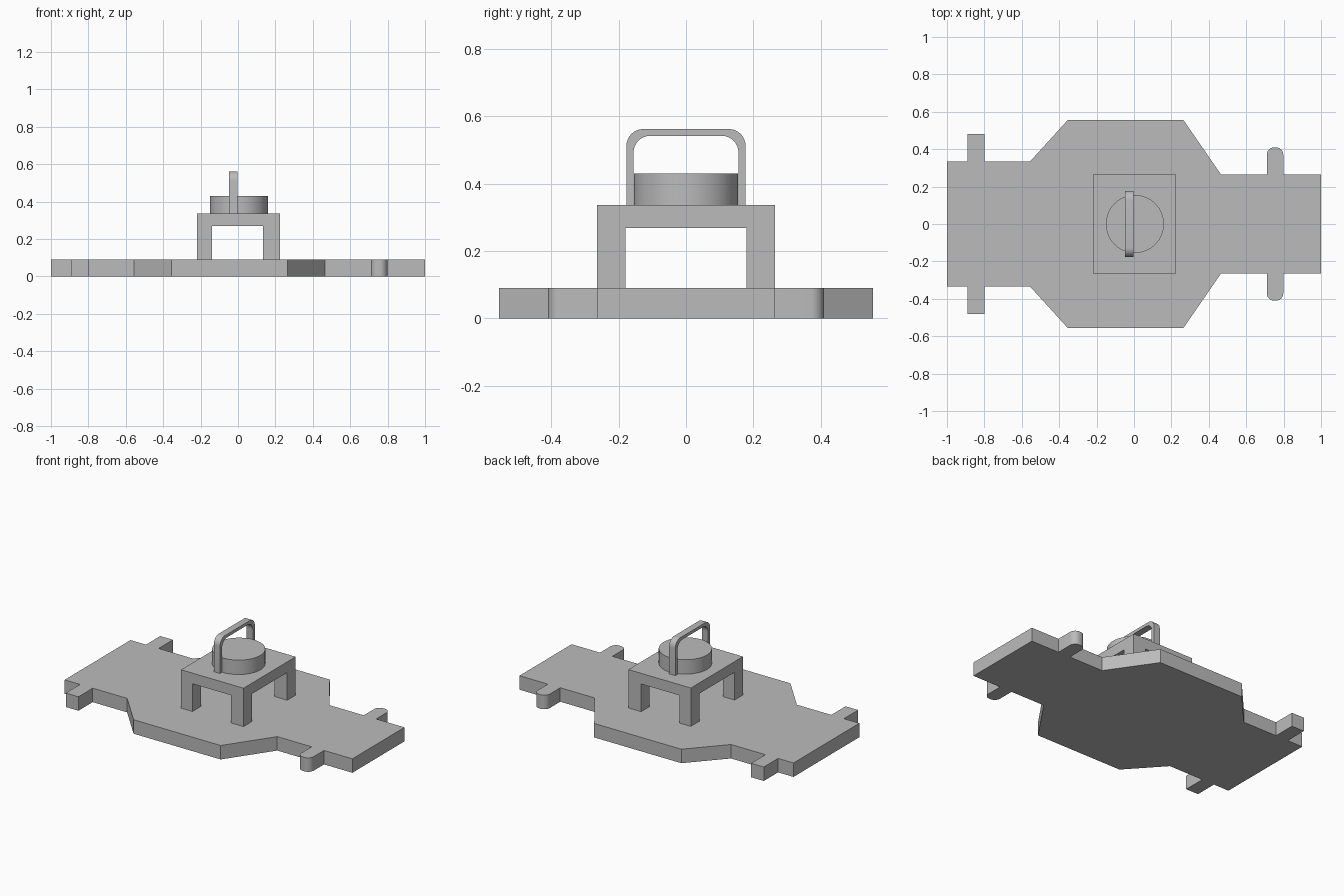
import bpy, bmesh, math
from mathutils import Vector

if "Cube" in bpy.data.objects:
    bpy.data.objects.remove(bpy.data.objects["Cube"])

grey = bpy.data.materials.new("plain grey")
grey.use_nodes = True
grey.diffuse_color = (0.5, 0.5, 0.5, 1)
grey.node_tree.nodes["Principled BSDF"].inputs["Base Color"].default_value = (0.5, 0.5, 0.5, 1)


def arc(cx, cy, r, start, end, steps=8):
    """Points on an arc, angles in degrees."""
    angles = [math.radians(start + (end - start) * i / steps) for i in range(steps + 1)]
    return [(cx + r * math.cos(a), cy + r * math.sin(a)) for a in angles]


def prism(name, outline, low, high, along_x=False):
    """Extrude an outline in z, or a (y, z) outline in x."""
    def place(p, d):
        return Vector((d, p[0], p[1])) if along_x else Vector((p[0], p[1], d))
    bm = bmesh.new()
    bottom = [bm.verts.new(place(p, low)) for p in outline]
    top = [bm.verts.new(place(p, high)) for p in outline]
    bm.faces.new(bottom)
    bm.faces.new(top)
    for i in range(len(outline)):
        j = (i + 1) % len(outline)
        bm.faces.new((bottom[i], bottom[j], top[j], top[i]))
    bmesh.ops.recalc_face_normals(bm, faces=bm.faces)
    mesh = bpy.data.meshes.new(name)
    bm.to_mesh(mesh)
    bm.free()
    mesh.materials.append(grey)
    obj = bpy.data.objects.new(name, mesh)
    bpy.context.collection.objects.link(obj)
    return obj


def rect(x0, x1, y0, y1):
    return [(x0, y0), (x1, y0), (x1, y1), (x0, y1)]


def select_only(obj):
    bpy.ops.object.select_all(action='DESELECT')
    obj.select_set(True)
    bpy.context.view_layer.objects.active = obj


def smooth(obj):
    select_only(obj)
    bpy.ops.object.shade_smooth_by_angle(angle=math.radians(30))


# Base plate: back half of the outline, mirrored to the front
half = [(-1, .335), (-.89, .335), (-.89, .48), (-.8, .48), (-.8, .335),
        (-.555, .335), (-.355, .555), (.265, .555), (.465, .265), (.71, .265)]
half += arc(.75, .37, .04, 180, 90) + arc(.758, .37, .04, 90, 0)
half += [(.798, .265), (1, .265)]
base = prism("base_plate", half + [(x, -y) for x, y in reversed(half)], 0, .09)
smooth(base)

# Four-legged stand: a block with a passage cut through each way
stand = prism("stand", rect(-.22, .225, -.265, .265), .09, .337)
for cut in (rect(-.139, .134, -.5, .5), rect(-.5, .5, -.179, .179)):
    cutter = prism("passage_cutter", cut, .05, .268)
    cutter.hide_render = True
    mod = stand.modifiers.new("passage", 'BOOLEAN')
    mod.operation = 'DIFFERENCE'
    mod.solver = 'EXACT'
    mod.object = cutter
    select_only(stand)
    bpy.ops.object.modifier_apply(modifier=mod.name)
    bpy.data.objects.remove(cutter)

# Round drum on the stand
drum = prism("drum", arc(.005, 0, .155, 0, 360, 64)[:-1], .337, .43)
smooth(drum)

# Handle: a rounded arch over the drum
outer = [(.177, .337)] + arc(.127, .512, .05, 0, 90) + arc(-.127, .512, .05, 90, 180) + [(-.177, .337)]
inner = [(-.156, .337)] + arc(-.106, .492, .05, 180, 90) + arc(.106, .492, .05, 90, 0) + [(.156, .337)]
handle = prism("handle", outer + inner, -.048, -.004, along_x=True)
smooth(handle)
